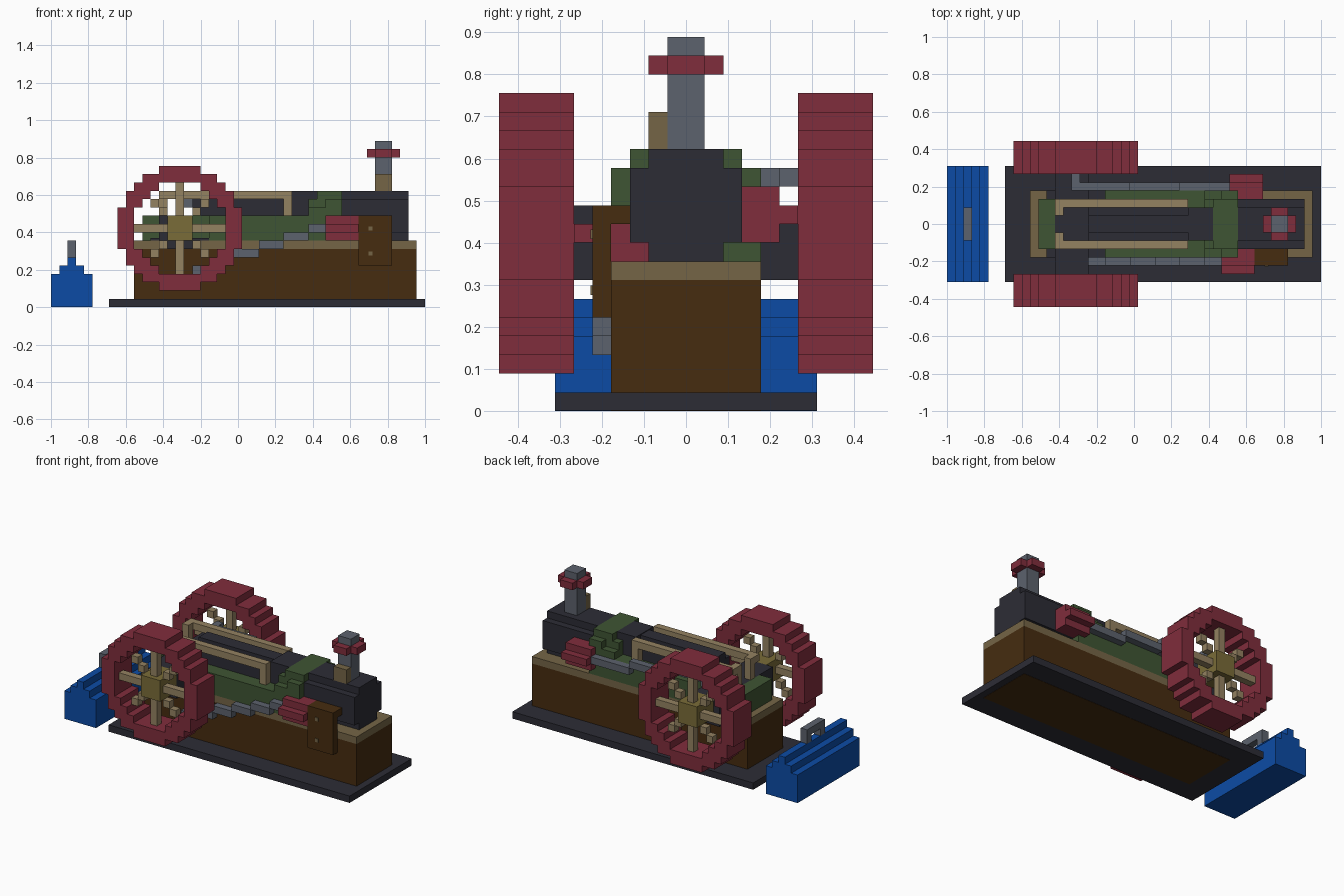
import bpy, bmesh
from mathutils import Vector

cube = bpy.data.objects.get("Cube")
if cube:
    bpy.data.objects.remove(cube, do_unlink=True)

U = 2 / 45      # one block; x runs 0..45, y runs -10..10, z runs 0..20


def material(name, r, g, b):
    m = bpy.data.materials.new(name)
    lin = [((c / 255 + 0.055) / 1.055) ** 2.4 if c > 10 else c / 255 / 12.92 for c in (r, g, b)]
    m.use_nodes = True
    m.diffuse_color = (*lin, 1)
    m.node_tree.nodes["Principled BSDF"].inputs["Base Color"].default_value = (*lin, 1)
    return m


RED = material("dark red", 128, 45, 60)
BLUE = material("blue", 12, 75, 165)
BROWN = material("brown", 70, 44, 16)
TAN = material("tan", 117, 101, 70)
LIGHT_TAN = material("light tan", 148, 130, 97)
OLIVE = material("olive brass", 122, 108, 56)
DARK = material("charcoal", 44, 44, 53)
GRAY = material("steel gray", 92, 98, 109)
GREEN = material("green", 63, 85, 51)


def finish(name, bm, mat):
    bmesh.ops.recalc_face_normals(bm, faces=bm.faces[:])
    for v in bm.verts:
        v.co = Vector((v.co.x * U - 1, v.co.y * U, v.co.z * U))
    me = bpy.data.meshes.new(name)
    bm.to_mesh(me)
    bm.free()
    me.materials.append(mat)
    ob = bpy.data.objects.new(name, me)
    bpy.context.collection.objects.link(ob)
    return ob


def blocks(name, mat, *boxes):
    """Boxes given as x0, x1, y0, y1, z0, z1 in block units."""
    bm = bmesh.new()
    for x0, x1, y0, y1, z0, z1 in boxes:
        for v in bmesh.ops.create_cube(bm, size=1)["verts"]:
            v.co = Vector((x0 + (v.co.x + .5) * (x1 - x0),
                           y0 + (v.co.y + .5) * (y1 - y0),
                           z0 + (v.co.z + .5) * (z1 - z0)))
    return finish(name, bm, mat)


def cells(name, mat, keep, cx, cz, y0, y1):
    """Upright disc pattern of square cells, extruded along y."""
    bm = bmesh.new()
    for i in range(-7, 8):
        for j in range(-7, 8):
            if keep(i, j):
                bm.faces.new([bm.verts.new((cx + i + a, y0, cz + j + b))
                              for a, b in ((-.5, -.5), (.5, -.5), (.5, .5), (-.5, .5))])
    bmesh.ops.remove_doubles(bm, verts=bm.verts[:], dist=0.01)
    ext = bmesh.ops.extrude_face_region(bm, geom=bm.faces[:], use_keep_orig=True)
    for v in ext["geom"]:
        if isinstance(v, bmesh.types.BMVert):
            v.co.y = y1
    return finish(name, bm, mat)


# Plinth and bed
blocks("ground_slab", DARK, (7, 45, -7, 7, .03, 1))
blocks("plinth", BROWN, (10, 44, -4, 4, 0, 7))
blocks("plinth_cap", TAN, (10, 44, -4, 4, 7, 8))
blocks("bed_frame", GREEN,
       (11, 13, -3, 3, 8, 11), (13, 19, 2, 3, 8, 11), (13, 19, -3, -2, 8, 11),
       (19, 31, 2, 4, 8, 11), (19, 31, -4, -2, 8, 11))
blocks("cylinder_saddle", GREEN,
       (31, 33, -4, 4, 8, 12), (33, 35, -4, 4, 8, 13), (32, 35, -3, 3, 13, 14),
       (31, 33, -3, 3, 12, 13))

# Crankshaft, crosshead and guide rails
blocks("bearing_floor", DARK, (12, 19, -4, 4, 8, 8.3), (19, 31, -2, 2, 8, 9))
blocks("crankshaft", DARK, (13, 17, -6, 6, 7, 11))
blocks("piston_rod", DARK, (17, 32, -2, 2, 9, 13), (17, 32, -1, 1, 13, 13.9),
       (29, 32, -2, 2, 13, 14))
for side, s in (("left", 1), ("right", -1)):
    ys = sorted((2 * s, 3 * s))
    yi = sorted((1 * s, 2 * s))
    blocks(side + "_guide_rail", LIGHT_TAN, (13, 29, *ys, 13, 14), (28, 29, *ys, 11, 13),
           (13, 14, *yi, 11, 14))

# Steam cylinder and stop valve
blocks("steam_cylinder", DARK, (35, 43, -3, 3, 9, 13), (35, 43, -2, 2, 8, 14))
blocks("steam_pipe", GRAY, (39, 41, -1, 1, 14, 20))
blocks("pipe_bracket", TAN, (39, 41, -2, -1, 14, 16))
blocks("valve_wheel", RED, (38, 42, -1, 1, 18, 19), (39, 41, -2, 2, 18, 19))

# Valve chests on both sides
blocks("right_valve_chest", RED, (33, 37, -6, -5, 9, 10), (33, 37, -5, -3, 8, 11),
       (37, 38, -4, -2, 8, 10))
blocks("left_valve_chest", RED, (34, 38, 3, 5, 9, 12), (34, 38, 5, 6, 10, 11))
blocks("side_box", BROWN, (37, 41, -5, -4, 5, 11), (37, 41, -4, -3, 10, 11))
blocks("side_box_studs", TAN, *[(38.2, 38.7, -5.1, -5, z, z + .5) for z in (6.2, 9.2)])

# Stepped valve rods
blocks("right_valve_rod", GRAY,
       *[(a, b, -5, -4, z, z + 1) for a, b, z in
         ((16, 17, 3), (17, 19, 4), (19, 22, 5), (22, 25, 6), (25, 28, 7), (28, 31, 8), (31, 33, 9))])
blocks("left_valve_rod", GRAY,
       *[(a, b, 4, 5, z, z + 1) for a, b, z in ((15, 22, 12), (22, 28, 11), (28, 34, 10))],
       (15, 16, 5, 6, 12, 13))

# Flywheels
for side, s in (("left", 1), ("right", -1)):
    cells(side + "_flywheel_rim", RED, lambda i, j: 30 <= i * i + j * j <= 56, 15.5, 9.5, 6 * s, 10 * s)
    cells(side + "_flywheel_spokes", LIGHT_TAN,
          lambda i, j: i * i + j * j < 30 and max(abs(i), abs(j)) > 1 and (i * j == 0 or abs(i) == abs(j)),
          15.5, 9.5, 8 * s, 9 * s)
    cells(side + "_flywheel_hub", OLIVE, lambda i, j: max(abs(i), abs(j)) <= 1, 15.5, 9.5, 6 * s, 9.7 * s)

# Separate blue toolbox with handle
blocks("toolbox", BLUE, (0, 5, -7, 7, 0, 4), (1, 4, -7, 7, 4, 5), (2, 3, -7, 7, 5, 6))
blocks("toolbox_handle", GRAY, (2, 3, -2, -1, 6, 8), (2, 3, 1, 2, 6, 8), (2, 3, -1, 1, 7, 8))
